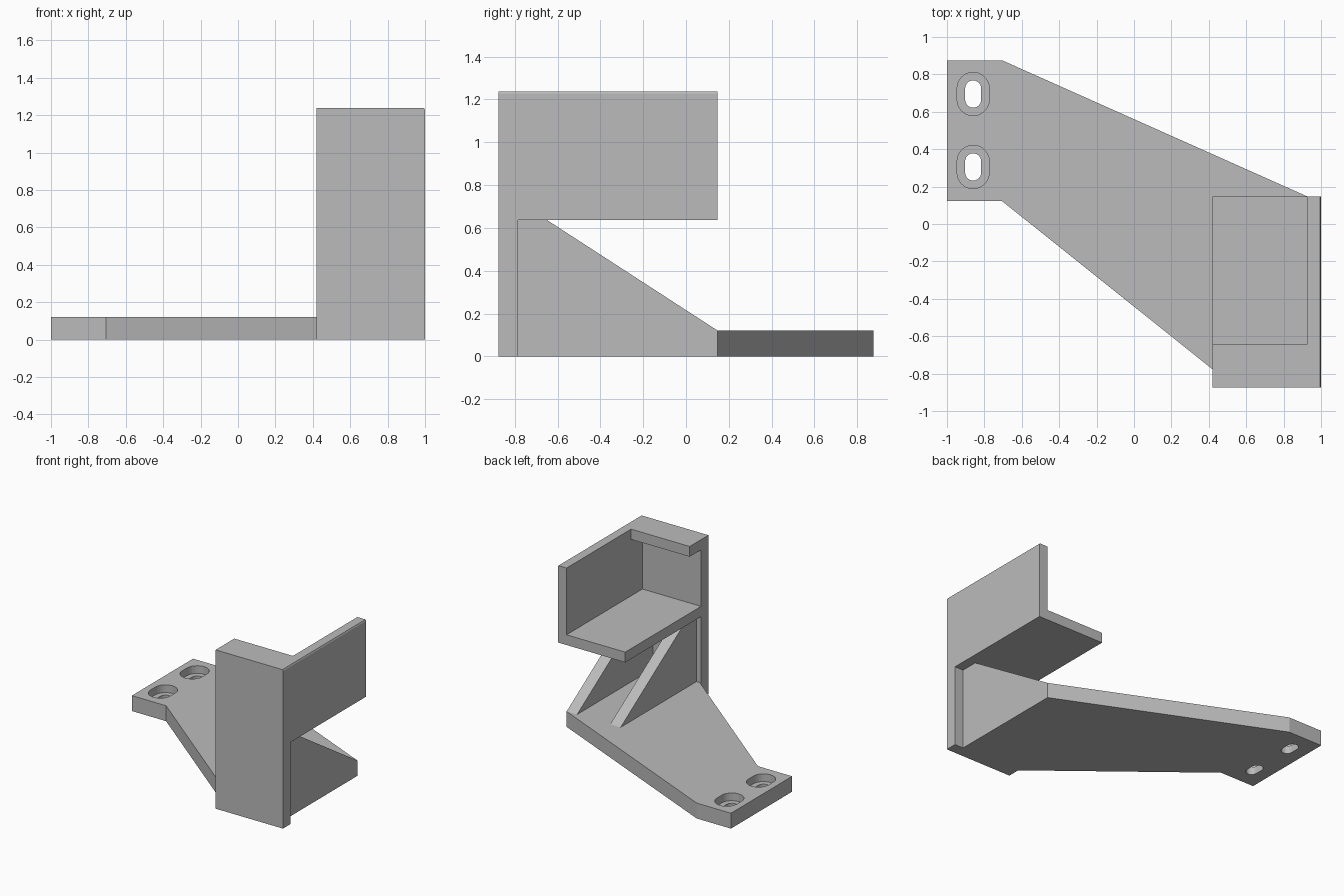
import bpy, bmesh, math
from mathutils import Vector

if "Cube" in bpy.data.objects:
    bpy.data.objects.remove(bpy.data.objects["Cube"], do_unlink=True)

grey = bpy.data.materials.new("plain_grey")
grey.use_nodes = True
grey.diffuse_color = (0.5, 0.5, 0.5, 1)
grey.node_tree.nodes["Principled BSDF"].inputs["Base Color"].default_value = grey.diffuse_color


def prism(name, outline, axis, low, high):
    """Extrude a 2D outline along an axis; the outline uses the other two axes in order."""
    def place(p, depth):
        co = list(p)
        co.insert("xyz".index(axis), depth)
        return Vector(co)

    bm = bmesh.new()
    face = bm.faces.new([bm.verts.new(place(p, low)) for p in outline])
    grown = bmesh.ops.extrude_face_region(bm, geom=[face])["geom"]
    shift = place((0, 0), high - low)
    bmesh.ops.translate(bm, vec=shift, verts=[v for v in grown if isinstance(v, bmesh.types.BMVert)])
    bmesh.ops.recalc_face_normals(bm, faces=bm.faces)
    mesh = bpy.data.meshes.new(name)
    bm.to_mesh(mesh)
    bm.free()
    mesh.materials.append(grey)
    obj = bpy.data.objects.new(name, mesh)
    bpy.context.collection.objects.link(obj)
    return obj


def rect(a0, b0, a1, b1):
    return [(a0, b0), (a1, b0), (a1, b1), (a0, b1)]


def slot(cx, cy, radius, straight, steps=12):
    """Rounded slot outline, long along y."""
    points = []
    for side in (0, 1):
        for i in range(steps + 1):
            t = math.pi * (side + i / steps)
            offset = straight / 2 * (1 - 2 * side)
            points.append((cx + radius * math.cos(t), cy + offset + radius * math.sin(t)))
    return points


def cut(target, cutter):
    mod = target.modifiers.new("cut", 'BOOLEAN')
    mod.operation, mod.solver, mod.object = 'DIFFERENCE', 'EXACT', cutter
    cutter.hide_render = True
    bpy.context.view_layer.objects.active = target
    bpy.ops.object.modifier_apply(modifier=mod.name)
    bpy.data.objects.remove(cutter, do_unlink=True)


LEFT, RIGHT, INNER = 0.42, 1.0, 0.925
FRONT, WALL_BACK, BACK = -0.875, -0.785, 0.148
BASE_TOP, SHELF, TOP = 0.12, 0.637, 1.237
PLATE, BEVEL = 0.08, 0.01

# Slanted base plate with two recessed slots
base = prism("base_plate", [(-1, 0.122), (-0.705, 0.122), (LEFT, -0.777), (LEFT, WALL_BACK),
                            (INNER, WALL_BACK), (INNER, BACK), (-0.705, 0.875), (-1, 0.875)],
             "z", 0, BASE_TOP)
for cy in (0.305, 0.695):
    cut(base, prism("slot_recess", slot(-0.86, cy, 0.086, 0.06), "z", 0.06, 0.2))
    cut(base, prism("slot_hole", slot(-0.86, cy, 0.043, 0.06), "z", -0.1, 0.2))

# Upright front wall, with its top outer edge bevelled
prism("front_wall", [(LEFT, 0), (RIGHT, 0), (RIGHT, TOP - BEVEL), (RIGHT - BEVEL / 2, TOP), (LEFT, TOP)],
      "y", FRONT, WALL_BACK)

# Upper holder: side wall, shelf and top lip
prism("side_wall", [(INNER, SHELF), (RIGHT, SHELF), (RIGHT, TOP - BEVEL),
                    (RIGHT - BEVEL / 2, TOP), (INNER, TOP)], "y", WALL_BACK, BACK)
prism("shelf", rect(LEFT, SHELF, INNER, SHELF + PLATE), "y", WALL_BACK, BACK)
prism("top_lip", rect(LEFT, TOP - PLATE, INNER, TOP), "y", WALL_BACK, -0.645)

# Two sloping gussets under the shelf
for name, x in (("left_gusset", INNER - 0.09), ("right_gusset", 0.46)):
    prism(name, [(WALL_BACK, BASE_TOP), (BACK, BASE_TOP), (-0.65, SHELF), (WALL_BACK, SHELF)],
          "x", x, x + 0.09)
